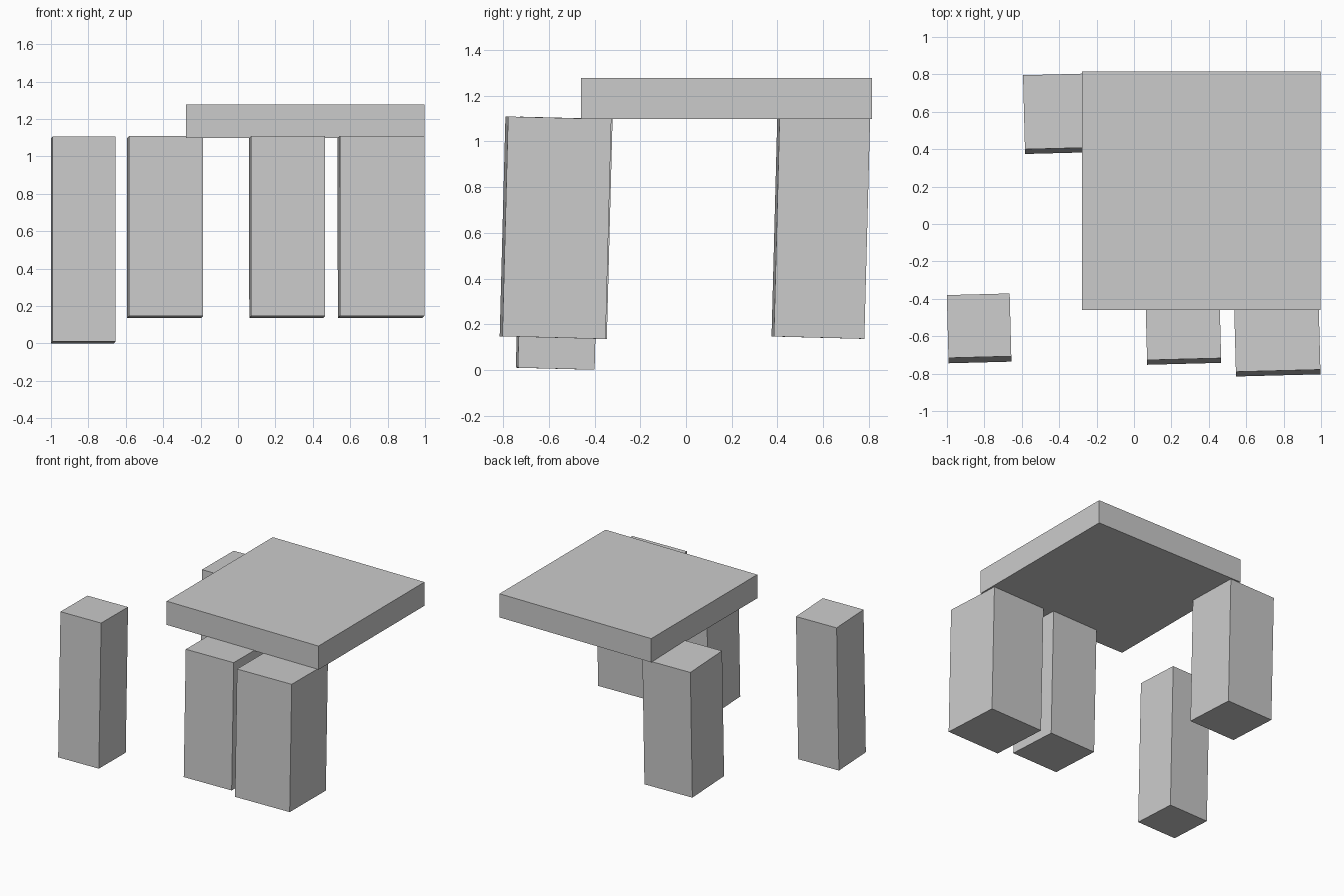
import bpy
from math import radians

if "Cube" in bpy.data.objects:
    bpy.data.objects.remove(bpy.data.objects["Cube"])


def box(name, size, centre, rotation=(0, 0, 0)):
    bpy.ops.mesh.primitive_cube_add(size=1, location=centre, rotation=rotation)
    obj = bpy.context.object
    obj.name = name
    obj.scale = size
    bpy.ops.object.transform_apply(location=False, rotation=False, scale=True)
    return obj


# Table top
box("table_top", (1.276, 1.274, 0.18), (0.36, 0.178, 1.188))

# Legs: all lean slightly back and twist slightly
LEAN = (radians(-1.5), 0, radians(1.5))
legs = {
    "detached_leg": (0.336, 1.096, (-0.828, -0.558, 0.553)),
    "back_left_leg": (0.396, 0.962, (-0.390, 0.590, 0.622)),
    "front_middle_leg": (0.396, 0.962, (0.263, -0.537, 0.622)),
    "front_right_leg": (0.452, 0.962, (0.765, -0.571, 0.622)),
}
for name, (width, height, centre) in legs.items():
    box(name, (width, width, height), centre, LEAN)
